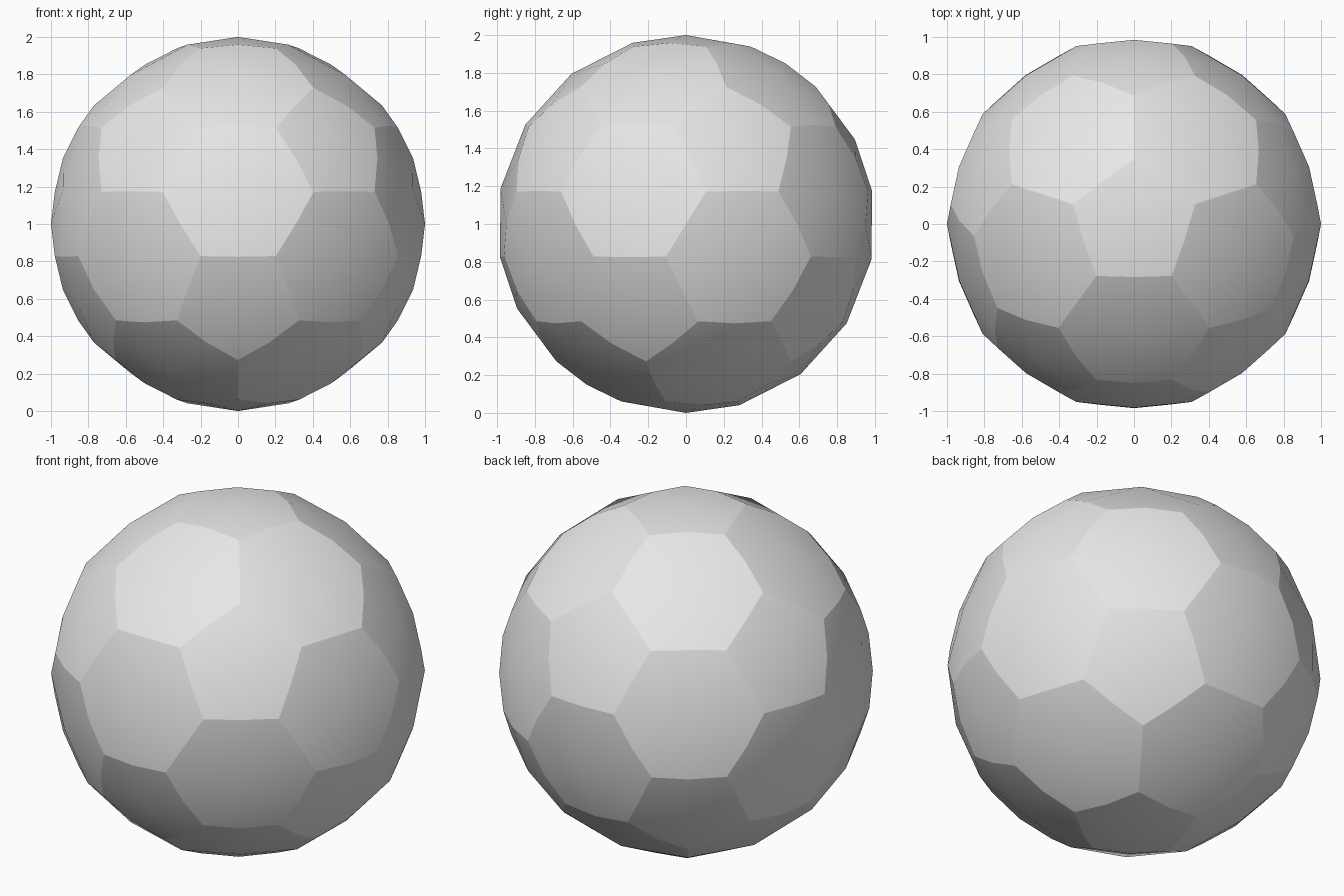
import bpy
import bmesh
from math import pi
from mathutils import Matrix, Vector

if "Cube" in bpy.data.objects:
    bpy.data.objects.remove(bpy.data.objects["Cube"], do_unlink=True)

# One grey for the whole ball
grey = bpy.data.materials.new("light_grey")
grey.use_nodes = True
grey.diffuse_color = (0.8, 0.8, 0.8, 1)
grey.node_tree.nodes["Principled BSDF"].inputs["Base Color"].default_value = (0.8, 0.8, 0.8, 1)

# Guide icosahedron with a corner at each pole
guide = bmesh.new()
bmesh.ops.create_icosphere(guide, subdivisions=1, radius=1,
                           matrix=Matrix.Rotation(pi / 2, 4, "Z"))

# Hexagon panels: each guide triangle with its corners cut off
bm = bmesh.new()
corners = {}


def corner(a, b):
    """Panel corner one third of the way from a to b, shared by neighbours."""
    key = (a.index, b.index)
    if key not in corners:
        corners[key] = bm.verts.new(a.co.lerp(b.co, 1 / 3))
    return corners[key]


guide.verts.index_update()
for tri in guide.faces:
    ring = []
    for loop in tri.loops:
        a, b = loop.vert, loop.link_loop_next.vert
        ring += [corner(a, b), corner(b, a)]
    bm.faces.new(ring)
guide.free()

# Pentagon panels close the remaining holes
bmesh.ops.holes_fill(bm, edges=bm.edges[:], sides=5)
bmesh.ops.recalc_face_normals(bm, faces=bm.faces[:])

# Divide each panel into quads around its centre
corner_verts = set(corners.values())
bmesh.ops.bisect_edges(bm, edges=bm.edges[:], cuts=1)
centres = set(bmesh.ops.poke(bm, faces=bm.faces[:])["verts"])
spokes = [e for e in bm.edges
          if any(v in centres for v in e.verts) and any(v in corner_verts for v in e.verts)]
bmesh.ops.dissolve_edges(bm, edges=spokes, use_verts=False)

# Puff out to a sphere; panels are smooth inside, with sharp seams
for e in bm.edges:
    e.smooth = any(v in centres for v in e.verts)
for v in bm.verts:
    v.co = v.co.normalized() + Vector((0, 0, 1))
for f in bm.faces:
    f.smooth = True

mesh = bpy.data.meshes.new("ball")
bm.to_mesh(mesh)
bm.free()
mesh.materials.append(grey)
ball = bpy.data.objects.new("ball", mesh)
bpy.context.collection.objects.link(ball)
